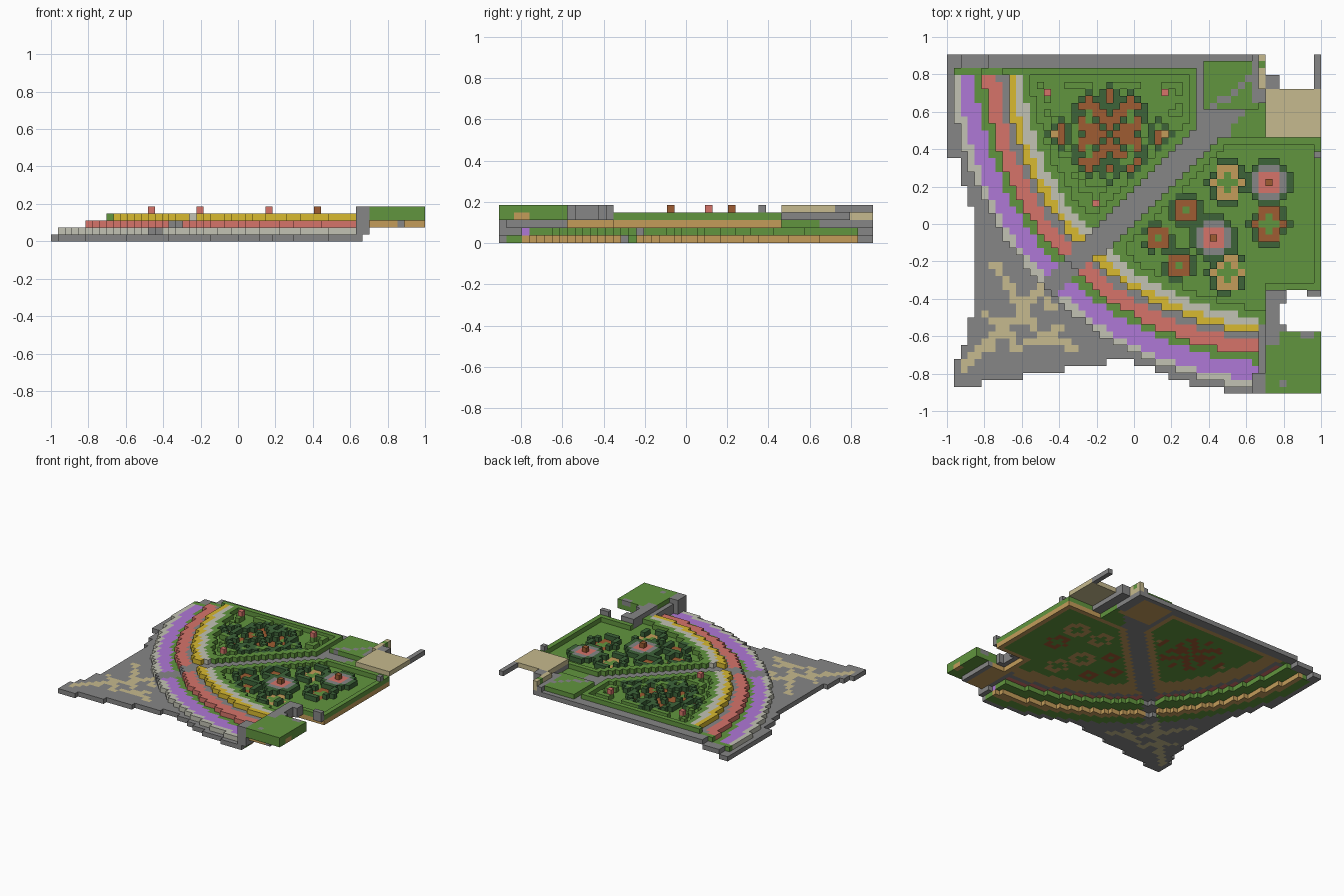
import bpy, bmesh, math
from mathutils import Vector

if "Cube" in bpy.data.objects:
    bpy.data.objects.remove(bpy.data.objects["Cube"], do_unlink=True)

NX, NY = 54, 49
V = 2 / NX                                   # block size
PALETTE = {
    "stone": (134, 134, 134), "grass": (97, 149, 62), "soil": (195, 156, 90),
    "sand": (198, 186, 142), "red_flower": (214, 116, 106), "violet_flower": (175, 120, 214),
    "yellow_flower": (216, 186, 48), "pale_stone": (194, 194, 180),
    "hedge_green": (61, 100, 57), "bark": (159, 92, 50),
}


def linear(c):
    c /= 255
    return c / 12.92 if c < 0.04 else ((c + 0.055) / 1.055) ** 2.4


mats = {}
for name, rgb in PALETTE.items():
    m = bpy.data.materials.new(name)
    m.use_nodes = True
    col = (*[linear(c) for c in rgb], 1)
    m.diffuse_color = col
    m.node_tree.nodes["Principled BSDF"].inputs["Base Color"].default_value = col
    mats[name] = m

blocks = {}                                  # (i, j, layer) -> (part, colour)


def put(i, j, k, part, colour):
    blocks[i, j, k] = (part, colour)


def cell(x, y):
    return int((x + 1) / V), int(y / V + NY / 2)


def centre(i, j):
    return -1 + (i + .5) * V, (j + .5 - NY / 2) * V


def box(x0, x1, y0, y1, layers, part, colour):
    for i in range(NX):
        for j in range(NY):
            x, y = centre(i, j)
            if x0 < x < x1 and y0 < y < y1:
                for k in layers:
                    put(i, j, k, part, colour)


# Stepped outline of the plaza corner: (from y upward, left limit)
LEFT = [(.35, -1), (.2, -.93), (.08, -.89), (-.2, -.85), (-.5, -.85),
        (-.65, -.89), (-.72, -.93), (-1, -.96)]
BOTTOM = [(-.82, -.87), (-.59, -.83), (-.37, -.8), (-.15, -.76), (.02, -.72), (1, -.7)]


def in_plaza(x, y):
    left = next(l for y0, l in LEFT if y > y0)
    low = next(b for x1, b in BOTTOM if x < x1)
    return x > left and y > low and x < .2


# Terrace bands by distance from the arc centre: (inner radius, layer, colour)
BANDS = [(1.74, 1, "pale_stone"), (1.65, 1, "violet_flower"), (1.605, 1, "grass"),
         (1.53, 2, "red_flower"), (1.49, 2, "stone"),
         (1.45, 3, "yellow_flower"), (1.4, 3, "pale_stone")]

lawn = set()
for i in range(NX):
    for j in range(NY):
        x, y = centre(i, j)
        r = math.hypot(x - .8, y - .9)
        d = y - x - .1
        on_path = abs(d) < (.085 if r < 1.45 else .075)
        if y > .83:
            # back walk, climbing from the low corner
            if x < .63:
                k = 0 if x < -.93 else 1 if x < -.78 else 2
                put(i, j, k, "back_walk", "stone")
        elif r > 1.78 or (x < -.96 and y > .8):
            if x < .65 and (r < 1.82 or in_plaza(x, y)):
                put(i, j, 0, "plaza", "stone")
        elif on_path and y < .62:
            put(i, j, 1 if r > 1.6 else 2, "diagonal_path", "stone")
            if r > 1.7:
                put(i, j, 0, "diagonal_path", "stone")
        elif r > 1.4 and x < .68:
            _, k, colour = next(b for b in BANDS if r > b[0])
            put(i, j, k, "flower_terraces", "grass" if y > .8 else colour)
            if k == 3:
                put(i, j, 2, "terrace_soil", "soil")
            elif r > 1.65:
                put(i, j, 0, "terrace_soil", "soil" if r < 1.7 else "grass")
            elif 1.56 < r < 1.605:
                put(i, j, 1, "terrace_soil", "grass")
        elif (d > 0 and x < .33) or (d < 0 and y < .47 and (y > -.35 or x < .74) and y > -.57):
            lawn.add((i, j))
            put(i, j, 2, "lawn", "grass")
        elif x < .7 and y > .4:
            put(i, j, 2, "path_landing", "grass" if d < -.1 and x > .52 else "stone")


def hedge(i, j, colour="grass", base="grass"):
    put(i, j, 2, "lawn", base)
    put(i, j, 3, "hedges", colour)


def erode(cells):
    return {(i, j) for i, j in cells
            if all((i + a, j + b) in cells for a in (-1, 0, 1) for b in (-1, 0, 1))}


# Low grass hedges: one along each lawn edge, one broken line further in
inner = erode(lawn)
for c in lawn - inner:
    hedge(*c, base="soil")
inset = erode(inner)
for i, j in inset - erode(inset):
    x, y = centre(i, j)
    if y > x and (i + 2 * j) % 7 < 4:
        hedge(i, j)

# Large flower bed, one quarter mirrored (D hedge, B bark, T soil)
QUARTER = ["DBBBD.DBTD", "BDBBB.DBD", "BBD.BD.D", "DBB.DD", "DDBBBD", "BDDBD", "BD.D", "D"]
ci, cj = cell(-.13, .48)
for b, row in enumerate(QUARTER):
    for a, ch in enumerate(row):
        for i in {ci + a, ci - a}:
            for j in {cj + b, cj - b}:
                if ch == "D":
                    hedge(i, j, "hedge_green")
                elif ch != ".":
                    put(i, j, 2, "flower_bed", "bark" if ch == "B" else "soil")


def oval_bed(x, y, rx, ry, colour, hollow):
    ci, cj = cell(x, y)
    for i in range(ci - 6, ci + 7):
        for j in range(cj - 6, cj + 7):
            e = math.hypot((i - ci) / rx, (j - cj) / ry)
            edge = math.hypot((i - ci) / (rx + 1), (j - cj) / (ry + 1))
            if hollow < e <= 1:
                put(i, j, 2, "flower_bed", colour)
            elif e > 1 and edge <= 1 and (i + j) % 5:
                hedge(i, j, "hedge_green")


# Small beds round the fountains
oval_bed(.72, 0, 2.1, 2.3, "bark", .6)
oval_bed(.51, .22, 2.1, 2.4, "soil", .6)
oval_bed(.5, -.27, 2.1, 2.4, "soil", .6)
for x, y in [(.29, .06), (.14, -.08), (.25, -.23)]:
    oval_bed(x, y, 1.5, 1.5, "bark", 0)

# Round fountains with a raised centre
for x, y in [(.43, -.07), (.72, .22)]:
    ci, cj = cell(x, y)
    for i in range(ci - 3, ci + 4):
        for j in range(cj - 3, cj + 4):
            e = math.hypot(i - ci, j - cj)
            if e < 2.5:
                put(i, j, 2, "lawn", "grass" if e < 1.2 else "soil")
                put(i, j, 3, "fountains", "red_flower" if e < 1.5 else "stone")
            elif e < 3.3:
                hedge(i, j, "hedge_green")
    put(ci, cj, 4, "fountains", "bark")

# Flower posts standing on hedge blocks
for x, y in [(-.465, .7), (.165, .7), (-.2, .11)]:
    c = cell(x, y)
    hedge(*c)
    put(*c, 4, "flower_posts", "red_flower")
put(*cell(.98, .37), 4, "edge_post", "stone")

# Sandy trails branching over the plaza
TRAILS = [[(-.91, -.77), (-.75, -.6), (-.6, -.47), (-.68, -.3), (-.76, -.22)],
          [(-.75, -.6), (-.79, -.68)], [(-.6, -.47), (-.5, -.6), (-.32, -.66)],
          [(-.4, -.56), (-.6, -.65)], [(-.62, -.47), (-.51, -.35), (-.43, -.46)],
          [(-.78, -.5), (-.55, -.52)], [(-.7, -.56), (-.63, -.66)]]
for trail in TRAILS:
    for p, q in zip(trail, trail[1:]):
        for t in range(13):
            c = cell(*Vector(p).lerp(Vector(q), t / 12))
            if (*c, 0) in blocks:
                put(*c, 0, "plaza", "sand")

# North-east corner: grass patch, steps, sand deck and its rails
box(.37, .65, .62, .87, [3], "corner_grass", "grass")
box(.37, .65, .62, .87, [2], "corner_grass", "soil")
for t in range(6):
    put(*cell(.44 + t * V, .63 + t * .7 * V), 3, "corner_grass", "stone")
box(.63, .70, .65, .91, [2, 3], "corner_wall", "stone")
box(.66, .70, .72, .91, [3, 4], "corner_wall", "sand")
box(.66, .70, .83, .87, [4], "corner_wall", "grass")
box(.70, .78, .47, .81, [3, 4], "corner_wall", "stone")
box(.70, 1, .47, .72, [4], "sand_deck", "sand")
box(.96, 1, .72, .91, [4], "deck_rail", "stone")

# South-east corner: raised lawn block, end wall and notch rails
box(.70, 1, -.91, -.57, [3, 4], "raised_lawn", "grass")
box(.70, .89, -.87, -.57, [2], "raised_lawn", "soil")
box(.85, .89, -.87, -.57, [2], "raised_lawn", "stone")
box(.96, 1, -.84, -.76, [3], "raised_lawn", "soil")
box(.64, .70, -.91, -.78, [1, 2, 3, 4], "end_wall", "stone")
box(.66, .70, -.78, -.55, [2, 3], "end_wall", "stone")
box(.70, .78, -.57, -.35, [3, 4], "notch_rail", "stone")
box(.78, .82, -.42, -.35, [3, 4], "notch_rail", "stone")
box(.78, .82, -.57, -.52, [3, 4], "notch_rail", "stone")
box(.70, .78, -.63, -.55, [4], "notch_rail", "stone")
box(.89, .96, -.61, -.57, [4], "notch_rail", "stone")
box(.93, 1, -.39, -.34, [3, 4], "notch_rail", "stone")
put(*cell(.79, -.85), 4, "raised_lawn", "stone")

# Turn blocks into one mesh per part, keeping only exposed faces
parts = {}
for pos, (part, colour) in blocks.items():
    parts.setdefault(part, []).append((pos, colour))

for part, items in parts.items():
    bm = bmesh.new()
    colours = sorted({c for _, c in items})
    for pos, colour in items:
        mid = Vector(pos) + Vector((.5, .5, .5))
        for axis in range(3):
            for s in (-1, 1):
                near = list(pos)
                near[axis] += s
                if tuple(near) in blocks:
                    continue
                n, u = Vector(), Vector()
                n[axis], u[(axis + 1) % 3] = s / 2, .5
                w = 2 * n.cross(u)
                quad = [mid + n + a * u + b * w for a, b in ((-1, -1), (1, -1), (1, 1), (-1, 1))]
                face = bm.faces.new([bm.verts.new(((p.x - NX / 2) * V, (p.y - NY / 2) * V, p.z * V))
                                     for p in quad])
                face.material_index = colours.index(colour)
    bmesh.ops.remove_doubles(bm, verts=bm.verts, dist=V / 100)
    mesh = bpy.data.meshes.new(part)
    bm.to_mesh(mesh)
    bm.free()
    for c in colours:
        mesh.materials.append(mats[c])
    bpy.context.collection.objects.link(bpy.data.objects.new(part, mesh))
